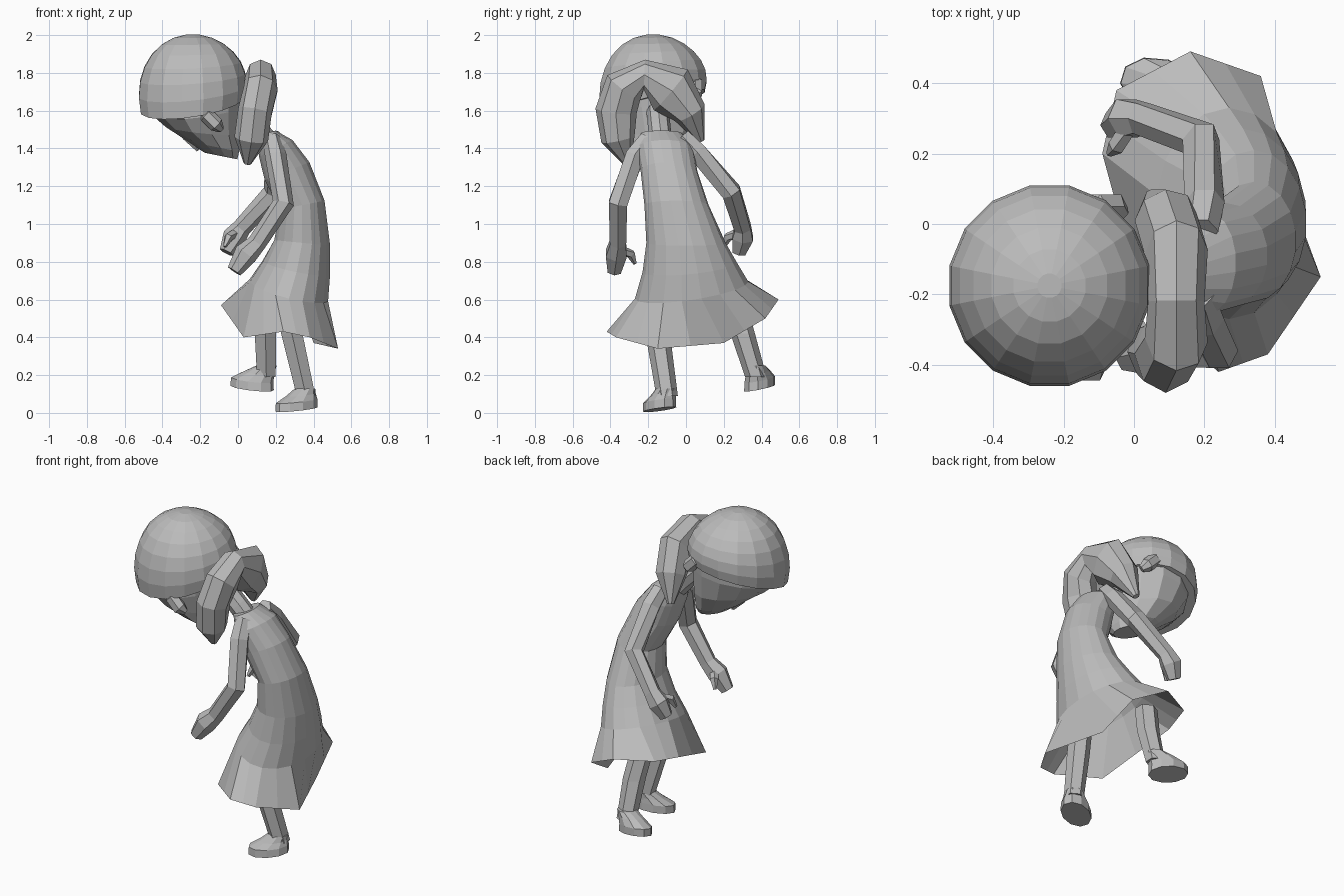
import bpy, bmesh
from math import cos, sin, pi
from mathutils import Vector

cube = bpy.data.objects.get("Cube")
if cube:
    bpy.data.objects.remove(cube)

shade = 0.5
grey = bpy.data.materials.new("plain grey")
grey.use_nodes = True
grey.diffuse_color = (shade, shade, shade, 1)
grey.node_tree.nodes["Principled BSDF"].inputs["Base Color"].default_value = grey.diffuse_color


def ring(centre, rx, ry, slope_x=0, slope_y=0, sides=12, turn=0):
    """Flat oval whose plane slopes along x and along y."""
    points = []
    for i in range(sides):
        angle = 2 * pi * (i + 0.5) / sides
        u, v = rx * cos(angle), ry * sin(angle)
        x = u * cos(turn) - v * sin(turn)
        y = u * sin(turn) + v * cos(turn)
        points.append(Vector(centre) + Vector((x, y, slope_x * x + slope_y * y)))
    return points


def skin(name, rings, cap_start=True):
    """Join successive rings into one flat-faced object."""
    bm = bmesh.new()
    loops = [[bm.verts.new(point) for point in points] for points in rings]
    for lower, upper in zip(loops, loops[1:]):
        for i in range(len(lower)):
            bm.faces.new((lower[i - 1], lower[i], upper[i], upper[i - 1]))
    if cap_start:
        bm.faces.new(loops[0])
    bm.faces.new(loops[-1])
    bmesh.ops.recalc_face_normals(bm, faces=bm.faces)
    mesh = bpy.data.meshes.new(name)
    bm.to_mesh(mesh)
    bm.free()
    mesh.materials.append(grey)
    bpy.context.collection.objects.link(bpy.data.objects.new(name, mesh))


def tube(name, path, widths, axis=Vector((0, 1, 0)), sides=6, limit=1):
    """Sweep along the path; the half thickness, held to a limit, lies along the axis."""
    points = [Vector(point) for point in path]
    rings = []
    for i, (point, width) in enumerate(zip(points, widths)):
        ahead = points[min(i + 1, len(points) - 1)] - points[max(i - 1, 0)]
        side = ahead.cross(axis).normalized()
        thick = side.cross(ahead).normalized() * min(width, limit)
        angles = [2 * pi * k / sides for k in range(sides)]
        rings.append([point + side * width * cos(a) + thick * sin(a) for a in angles])
    skin(name, rings)


# Dress: hem corners with a midpoint between each pair, then rings up to the neckline
corners = [Vector(corner) for corner in (
    (.4, .2, .37), (.36, .42, .5), (.16, .49, .6), (-.05, .38, .6), (-.09, .2, .57),
    (.03, -.24, .4), (.24, -.42, .43), (.38, -.37, .4), (.53, -.15, .34))]
hem = []
for i, corner in enumerate(corners):
    hem += [corner, (corner + corners[(i + 1) % len(corners)]) / 2]
dress_rings = [
    ((.27, .03, .65), .21, .3, -.25, .15),
    ((.31, .02, .77), .18, .25, -.2, .1),
    ((.34, 0, .9), .15, .21, -.1),
    ((.34, -.05, 1.1), .12, .17, .2),
    ((.26, -.09, 1.28), .12, .15, .4),
    ((.2, -.11, 1.4), .09, .15, .5),
    ((.15, -.13, 1.48), .05, .11, .3),
]
skin("dress", [hem] + [ring(*values, sides=len(hem)) if len(values) == 5
                       else ring(*values, 0, len(hem)) for values in dress_rings],
     cap_start=False)

# Neck
tube("neck", [(.17, -.13, 1.42), (.1, -.14, 1.5), (0, -.15, 1.6)], [.06] * 3, sides=8)

# Face narrowing to the chin
skin("face", [
    ring((-.22, -.17, 1.74), .25, .26, .15, .25),
    ring((-.22, -.17, 1.61), .24, .25, .1, .2),
    ring((-.19, -.16, 1.5), .2, .21, -.1, .1),
    ring((-.13, -.16, 1.41), .14, .15, -.2),
    ring((-.09, -.15, 1.36), .09, .09, -.2),
])
tube("nose", [(-.27, -.16, 1.47), (-.21, -.16, 1.39)], [.03, .01], sides=4)

# Hair cap, its lower edge tilted with the bowed head
head = Vector((-.24, -.175, 1.715))
radius = .29
levels = []
steps = 8
for k in range(steps):
    tilt = (k / (steps - 1)) ** 2
    angle = .12 + 1.73 * k / (steps - 1)
    middle = head + Vector((0, 0, radius * cos(angle)))
    width = radius * sin(angle)
    levels.append(ring(middle, width, width, .15 * tilt, .25 * tilt, 2 * steps))
skin("hair_cap", levels)

# Ears, one higher than the other
for side, inward, middle in (("right", 1, (-.14, -.41, 1.55)), ("left", -1, (-.08, .05, 1.72))):
    along = Vector((.05, 0, -.05))
    tuck = Vector((0, .02 * inward, 0))
    middle = Vector(middle)
    path = [middle - along + tuck, middle - along / 2, middle + along / 2, middle + along + tuck]
    tube(side + "_ear", path, [.02, .04, .04, .02])

# Gathered hair behind the head, hanging in two lobes
tube("gathered_hair", [
    (.05, -.31, 1.32), (.07, -.36, 1.45), (.09, -.37, 1.6), (.12, -.33, 1.72),
    (.12, -.22, 1.79), (.12, -.08, 1.71), (.09, .02, 1.59), (.05, .08, 1.44),
], [.02, .09, .11, .11, .08, .14, .09, .02], Vector((1, 0, 0)), 8, .09)

# Arms from shoulder through elbow and wrist to fingertips, with thumbs turned inward
arms = {
    "right": [(.18, -.2, 1.45), (.2, -.27, 1.36), (.24, -.36, 1.11),
              (.1, -.36, .9), (.04, -.37, .84), (-.02, -.38, .75)],
    "left": [(.19, -.02, 1.46), (.2, .06, 1.38), (.19, .24, 1.17),
             (.02, .3, .98), (-.02, .3, .93), (-.06, .28, .85)],
}
for side, inward in (("right", 1), ("left", -1)):
    tube(side + "_arm", arms[side], [.05, .057, .057, .05, .063, .04])
    palm = Vector(arms[side][-2])
    thumb = [palm + Vector(offset) for offset in (
        (0, .03 * inward, .02), (-.03, .08 * inward, 0), (-.05, .1 * inward, -.05))]
    tube(side + "_thumb", thumb, [.025, .025, .01], sides=5)

# Legs
legs = {
    "right": [(.25, -.17, .6), (.285, -.15, .42), (.36, -.1, .09)],
    "left": [(.12, .25, .6), (.145, .3, .42), (.15, .37, .19)],
}
for side, joints in legs.items():
    skin(side + "_leg", [ring(joint, width, width, sides=6)
                         for joint, width in zip(joints, (.065, .065, .057))])


def foot(name, sole, ankle, turn, slope_x, slope_y):
    """Rounded sole with an instep rising to the ankle."""
    sole, ankle = Vector(sole), Vector(ankle)
    rise = Vector((0, 0, .045))
    tilt = (slope_x, slope_y, 10, turn)
    skin(name, [
        ring(sole, .118, .08, *tilt),
        ring(sole + rise, .116, .078, *tilt),
        ring((sole + rise + ankle) / 2, .082, .064, *tilt),
        ring(ankle, .054, .054, 0, 0, 10, turn),
    ])


# Feet
foot("right_foot", (.31, -.14, .018), (.355, -.105, .13), .45, .08, .1)
foot("left_foot", (.075, .39, .132), (.15, .37, .25), -.3, -.08, .18)
